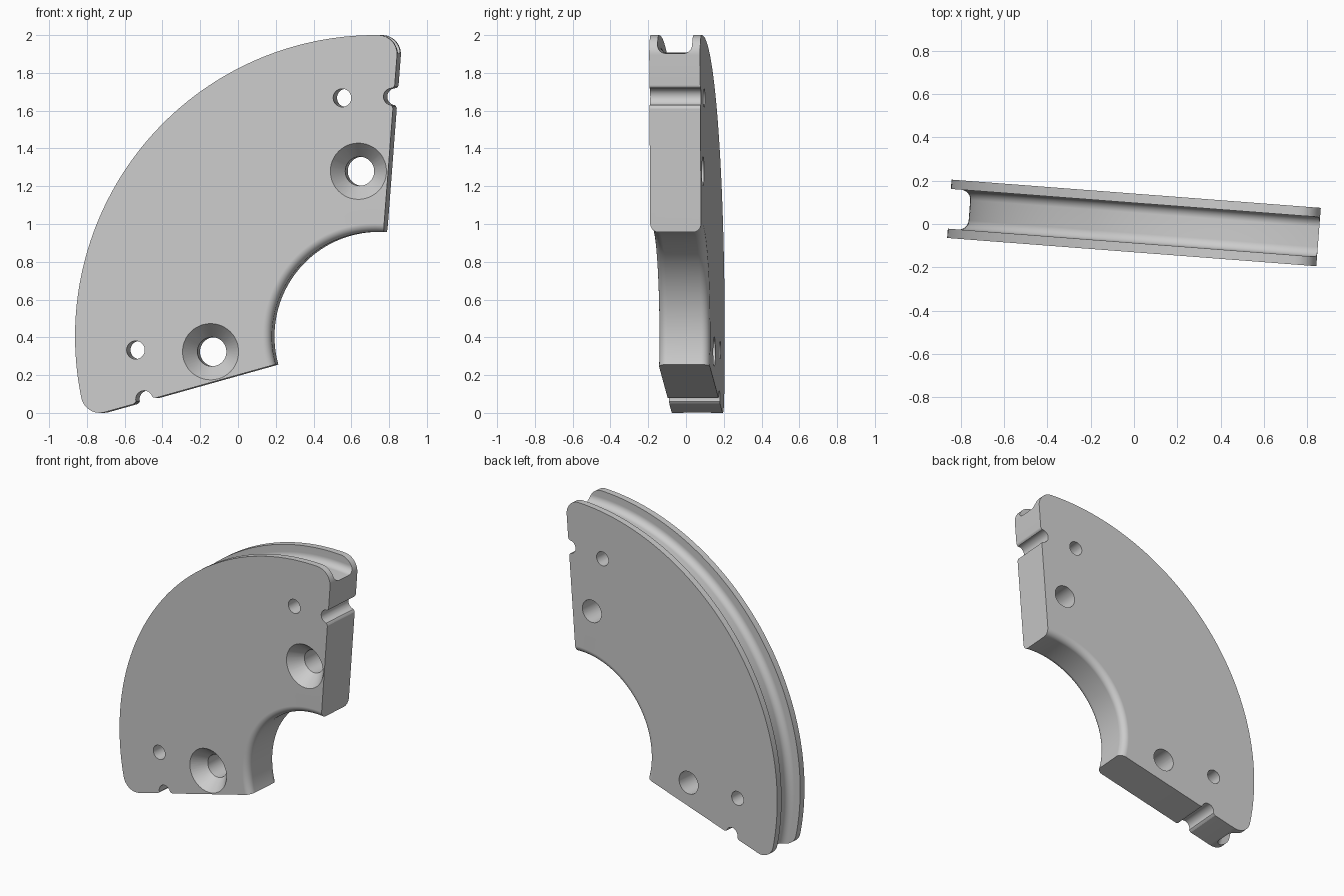
import bpy, bmesh
from math import sin, cos, pi, radians, sqrt, atan2
from mathutils import Vector

if "Cube" in bpy.data.objects:
    bpy.data.objects.remove(bpy.data.objects["Cube"], do_unlink=True)

CX, CZ = 0.74, 0.405          # centre of the ring
R_OUT, R_IN, HALF = 1.595, 0.553, 0.135
START, END = radians(85.6), radians(195.6)
MID = (START + END) / 2
CORNER = 0.1

steel = bpy.data.materials.new("plain grey")
steel.diffuse_color = (0.6, 0.6, 0.6, 1)
steel.use_nodes = True
steel.node_tree.nodes["Principled BSDF"].inputs["Base Color"].default_value = (0.6, 0.6, 0.6, 1)


def polar(r, a, v):
    return Vector((CX + r * cos(a), v, CZ + r * sin(a)))


def arc(cx, cy, r, a0, a1, n):
    """Points on an arc, angles in degrees."""
    steps = [radians(a0 + (a1 - a0) * i / n) for i in range(n + 1)]
    return [(cx + r * cos(a), cy + r * sin(a)) for a in steps]


def loft(name, rings):
    """Closed solid through a row of matching rings."""
    bm = bmesh.new()
    rows = [[bm.verts.new(p) for p in ring] for ring in rings]
    n = len(rows[0])
    for a, b in zip(rows, rows[1:]):
        for i in range(n):
            j = (i + 1) % n
            bm.faces.new((a[i], a[j], b[j], b[i]))
    bm.faces.new(rows[0])
    bm.faces.new(rows[-1])
    bmesh.ops.recalc_face_normals(bm, faces=bm.faces)
    mesh = bpy.data.meshes.new(name)
    bm.to_mesh(mesh)
    bm.free()
    mesh.materials.append(steel)
    obj = bpy.data.objects.new(name, mesh)
    bpy.context.collection.objects.link(obj)
    return obj


def hole(name, r, a, profile):
    """Round cutter along the depth; profile lists (depth, radius)."""
    c = polar(r, a, 0)
    circle = arc(0, 0, 1, 0, 352.5, 47)
    return loft(name, [[c + Vector((x * q, v, z * q)) for x, z in circle] for v, q in profile])


# Ring cross-section: rounded inner edges, rounded groove in the rim
f, lip, floor, g = 0.045, 0.092, 1.502, 0.045
section = arc(R_IN + f, -HALF + f, f, 180, 270, 6)
section += [(R_OUT, -HALF), (R_OUT, -lip)]
section += arc(floor + g, -lip + g, g, 270, 180, 6)
section += arc(floor + g, lip - g, g, 180, 90, 6)
section += [(R_OUT, lip), (R_OUT, HALF)]
section += arc(R_IN + f, HALF - f, f, 90, 180, 6)

extra, steps = radians(3), 116
angles = [START - extra + (END - START + 2 * extra) * i / steps for i in range(steps + 1)]
body = loft("ring_segment", [[polar(r, a, v) for r, v in section] for a in angles])

# End cutter outline (along the radius, into the body): notch and rounded corner
NR = 1.272
outline = [(0.4, 0), (NR - 0.062, 0), (NR - 0.052, 0.004)]
outline += arc(NR, 0.01, 0.045, 180, 0, 16)
outline += [(NR + 0.052, 0.004), (NR + 0.062, 0)]
cs = sqrt((R_OUT - CORNER) ** 2 - CORNER ** 2)
tangent = atan2(CORNER, cs)
outline += arc(cs, CORNER, CORNER, -90, tangent * 180 / pi, 12)
outline += [(1.7 * cos(tangent), 1.7 * sin(tangent)), (1.7, -0.3), (0.4, -0.3)]

cutters = []
for a, side in ((START, 1), (END, -1)):
    along = Vector((cos(a), 0, sin(a)))
    inward = Vector((-sin(a), 0, cos(a))) * side
    rings = [[polar(0, 0, v) + along * s + inward * t for s, t in outline] for v in (-0.2, 0.2)]
    cutters.append(loft("end_cutter", rings))

# Countersunk bolt holes and small pin holes
for side in (-1, 1):
    cutters.append(hole("bolt_cutter", 0.879, MID + side * radians(44.7),
                        [(-0.155, 0.165), (-0.045, 0.077), (0.2, 0.077)]))
    cutters.append(hole("pin_cutter", 1.275, MID + side * radians(42.65),
                        [(-0.2, 0.048), (0.2, 0.048)]))

bpy.ops.object.select_all(action="DESELECT")
bpy.context.view_layer.objects.active = body
body.select_set(True)
for cutter in cutters:
    cutter.hide_render = True
    mod = body.modifiers.new("cut", "BOOLEAN")
    mod.operation = "DIFFERENCE"
    mod.solver = "EXACT"
    mod.object = cutter
    bpy.ops.object.modifier_apply(modifier=mod.name)
    bpy.data.objects.remove(cutter, do_unlink=True)

# Smooth curved surfaces, crisp edges, slight turn of the whole part
bpy.ops.object.shade_smooth_by_angle(angle=radians(32))
weighted = body.modifiers.new("weighted_normals", "WEIGHTED_NORMAL")
weighted.keep_sharp = True
body.rotation_euler.z = radians(-4.37)
body.location.y = 0.005
